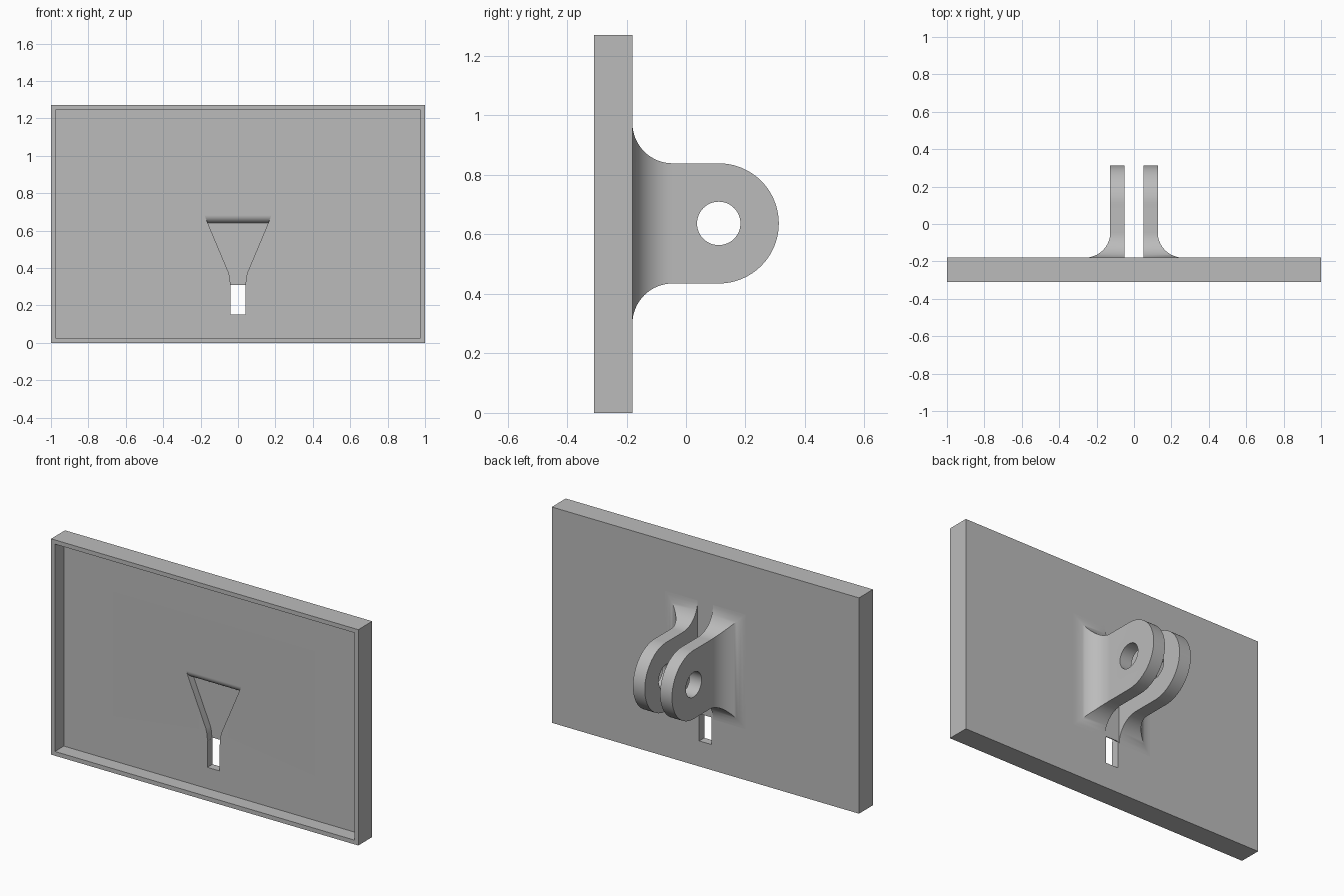
import bpy, bmesh, math
from mathutils import Vector

if "Cube" in bpy.data.objects:
    bpy.data.objects.remove(bpy.data.objects["Cube"], do_unlink=True)

grey = bpy.data.materials.new("plain grey")
grey.use_nodes = True
GREY = (0.5, 0.5, 0.5, 1)
grey.diffuse_color = GREY
grey.node_tree.nodes["Principled BSDF"].inputs["Base Color"].default_value = GREY

BACK, FLOOR, FRONT = -0.18, -0.227, -0.31
HEIGHT = 1.27
AXIS_Y, AXIS_Z, TAB_R = 0.11, 0.637, 0.202
FILLET = 0.135


def prism(name, points, axis, lo, hi):
    """Extrude a 2D outline along an axis; outline uses the other two axes in order."""
    bm = bmesh.new()

    def place(p, t):
        co = list(p)
        co.insert(axis, t)
        return bm.verts.new(co)
    face = bm.faces.new([place(p, lo) for p in points])
    ext = bmesh.ops.extrude_face_region(bm, geom=[face])
    move = Vector((0, 0, 0))
    move[axis] = hi - lo
    bmesh.ops.translate(bm, vec=move, verts=[
        g for g in ext["geom"] if isinstance(g, bmesh.types.BMVert)])
    bmesh.ops.recalc_face_normals(bm, faces=bm.faces)
    mesh = bpy.data.meshes.new(name)
    bm.to_mesh(mesh)
    bm.free()
    mesh.materials.append(grey)
    ob = bpy.data.objects.new(name, mesh)
    bpy.context.collection.objects.link(ob)
    return ob


def rect(a0, b0, a1, b1):
    return [(a0, b0), (a1, b0), (a1, b1), (a0, b1)]


def arc(ca, cb, r, start, end, n=16):
    angles = [math.radians(start + (end - start) * i / n) for i in range(n + 1)]
    return [(ca + r * math.cos(t), cb + r * math.sin(t)) for t in angles]


def apply(ob, mod):
    bpy.context.view_layer.objects.active = ob
    bpy.ops.object.modifier_apply(modifier=mod.name)


def boolean(ob, other, operation):
    mod = ob.modifiers.new("cut", "BOOLEAN")
    mod.operation, mod.object, mod.solver = operation, other, "EXACT"
    apply(ob, mod)
    bpy.data.objects.remove(other, do_unlink=True)


def smooth(ob):
    bpy.ops.object.select_all(action="DESELECT")
    ob.select_set(True)
    bpy.context.view_layer.objects.active = ob
    bpy.ops.object.shade_smooth_by_angle(angle=math.radians(30))


# Plate with a shallow tray in the front
plate = prism("plate", rect(-1, 0, 1, HEIGHT), 1, FRONT, BACK)
rim = 0.025
boolean(plate, prism("tray_cutter", rect(-1 + rim, rim, 1 - rim, HEIGHT - rim),
                     1, FRONT - 0.1, FLOOR), "DIFFERENCE")

# Funnel pocket with a rounded upper lip
right = [(0.041, 0.305), (0.041, 0.32), (0.044, 0.35), (0.05, 0.375), (0.187, 0.7)]
outline = right + [(-x, z) for x, z in reversed(right)]
funnel = prism("funnel_cutter", outline, 1, -0.25, -0.1)
lip = 0.042
section = ([(-0.26, 0.2), (-0.185, 0.2)]
           + arc(-0.185, 0.64 + lip, lip, 270, 180, 12) + [(-0.26, 0.64 + lip)])
boolean(funnel, prism("lip_cutter", section, 0, -0.3, 0.3), "INTERSECT")
boolean(plate, funnel, "DIFFERENCE")

# Slot right through the plate
boolean(plate, prism("slot_cutter", rect(-0.04, 0.15, 0.04, 0.31), 1, -0.3, 0), "DIFFERENCE")
smooth(plate)

# Hinge tab: flared side profile crossed with flared plan profile
root = BACK - 0.002
top, low = AXIS_Z + TAB_R, AXIS_Z - TAB_R
knee = BACK + FILLET
side = ([(root, low - FILLET)]
        + arc(knee, low - FILLET, FILLET, 180, 90)
        + arc(AXIS_Y, AXIS_Z, TAB_R, -90, 90, 48)
        + arc(knee, top + FILLET, FILLET, 270, 180)
        + [(root, top + FILLET)])
tabs = prism("hinge_tabs", side, 0, 0.0, 0.4)
inner, outer = 0.05, 0.127
plan = ([(inner, root), (outer + FILLET, root)]
        + arc(outer + FILLET, knee, FILLET, 270, 180)
        + [(outer, 0.4), (inner, 0.4)])
boolean(tabs, prism("plan_cutter", plan, 2, 0, 1.2), "INTERSECT")

# Pin hole, then the matching tab on the other side
boolean(tabs, prism("pin_cutter", arc(AXIS_Y, AXIS_Z, 0.073, 0, 352.5, 47), 0, -0.1, 0.5),
        "DIFFERENCE")
apply(tabs, tabs.modifiers.new("mirror", "MIRROR"))
smooth(tabs)
